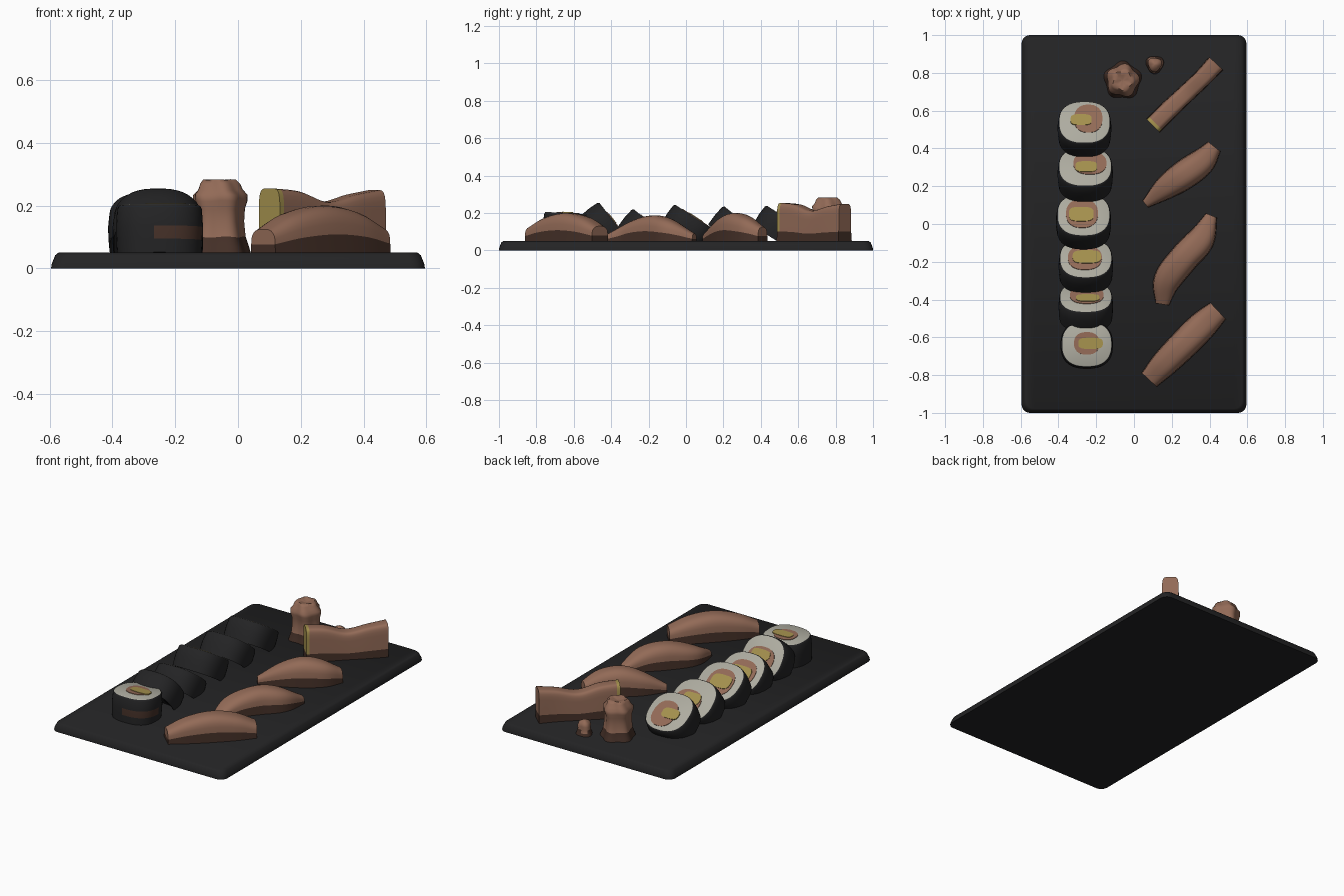
import bpy, bmesh, math
from mathutils import Matrix, Vector

if "Cube" in bpy.data.objects:
    bpy.data.objects.remove(bpy.data.objects["Cube"])


def material(name, rgb):
    m = bpy.data.materials.new(name)
    m.diffuse_color = (*rgb, 1)
    m.use_nodes = True
    m.node_tree.nodes["Principled BSDF"].inputs["Base Color"].default_value = m.diffuse_color
    return m


BLACK = material("black seaweed and slate", (0.017, 0.017, 0.018))
RICE = material("pale rice", (0.42, 0.41, 0.35))
BROWN = material("salmon brown", (0.29, 0.145, 0.095))
DARK = material("dark brown", (0.06, 0.03, 0.021))
YELLOW = material("egg yellow", (0.37, 0.28, 0.075))


def loft(name, rings, mats, rule=None, angle=40):
    """Skin closed rings (even point count), capped with strips.
    rule(k, i, centre) gives a material slot; k = -1 / -2 for the caps."""
    bm = bmesh.new()
    vs = [[bm.verts.new(p) for p in r] for r in rings]
    n = len(rings[0])

    def add(quad, k, i):
        f = bm.faces.new(quad)
        f.material_index = rule(k, i, f.calc_center_median()) if rule else 0

    for k in range(len(vs) - 1):
        for i in range(n):
            j = (i + 1) % n
            add((vs[k][i], vs[k][j], vs[k + 1][j], vs[k + 1][i]), k, i)
    for k, r in ((-1, vs[0]), (-2, vs[-1])):
        for i in range(n // 2 - 1):
            add((r[i], r[i + 1], r[n - 2 - i], r[n - 1 - i]), k, i)
    bmesh.ops.recalc_face_normals(bm, faces=bm.faces)
    me = bpy.data.meshes.new(name)
    bm.to_mesh(me)
    bm.free()
    for m in mats:
        me.materials.append(m)
    ob = bpy.data.objects.new(name, me)
    bpy.context.collection.objects.link(ob)
    bpy.context.view_layer.objects.active = ob
    ob.select_set(True)
    bpy.ops.object.shade_smooth_by_angle(angle=math.radians(angle))
    ob.select_set(False)
    return ob


def spow(v, e):
    return math.copysign(abs(v) ** e, v)


def oval(rx, ry, z, n=40, e=0.8, cx=0, cy=0):
    """Rounded-square ring."""
    return [Vector((cx + rx * spow(math.cos(a), e), cy + ry * spow(math.sin(a), e), z))
            for a in (2 * math.pi * (i + 0.5) / n for i in range(n))]


# slate board with rounded corners and a chamfered upper rim
def board_ring(hx, hy, z, r=0.045):
    pts = []
    for q, (sx, sy) in enumerate(((1, 1), (-1, 1), (-1, -1), (1, -1))):
        for s in range(6):
            a = math.pi / 2 * (q + s / 5)
            pts.append((sx * (hx - r) + r * math.cos(a), sy * (hy - r) + r * math.sin(a), z))
    return pts


loft("slate_board", [board_ring(*p) for p in (
    (0.595, 1.0, 0), (0.594, 0.999, 0.012), (0.582, 0.988, 0.042), (0.572, 0.978, 0.05))], [BLACK])

# six rolls: face centre x, y, z, tilt, radii, then brown and yellow fillings
# (each filling: x offset, y offset, half width, half depth in the face)
ROLLS = [
    (-0.250, -0.637, 0.200, 3, 0.130, 0.117, 0.155, (0, 0.005, .068, .06), (0.02, 0.005, .065, .03)),
    (-0.255, -0.385, 0.155, 52, 0.135, 0.128, 0.13, (0.005, 0.01, .09, .072), (0.01, -0.015, .062, .03)),
    (-0.255, -0.180, 0.140, 39, 0.135, 0.130, 0.13, (-0.005, 0, .09, .082), (0.005, 0.005, .075, .044)),
    (-0.267, 0.050, 0.175, 33, 0.137, 0.130, 0.13, (-0.008, 0.005, .085, .09), (-0.012, 0, .066, .045)),
    (-0.258, 0.305, 0.155, 39, 0.137, 0.130, 0.13, (0.025, 0.02, .088, .076), (0.005, -0.005, .058, .036)),
    (-0.262, 0.540, 0.170, 33, 0.133, 0.130, 0.13, (0.02, 0.02, .075, .088), (-0.018, 0.012, .056, .034)),
]


def roll_rule(first):
    def rule(k, i, c):
        if k == -2 or k == 4:
            return 1
        # brown smear low on the front roll
        if first and k == 1 and c.x > -0.27 and c.y < -0.62:
            return 2
        return 0
    return rule


for num, (x, y, z, tilt, rx, ry, length, brown, yellow) in enumerate(ROLLS, 1):
    M = Matrix.Translation((x, y, z)) @ Matrix.Rotation(-math.radians(tilt), 4, 'X')

    def place(ring):
        out = [M @ p for p in ring]
        for p in out:
            p.z = max(p.z, 0.035)      # pressed onto the board
        return out

    body = [(1.04, -length), (1.06, -length * .72), (1.07, -length * .45),
            (1.04, -0.012), (1.0, -0.002), (0.97, 0.0)]
    loft(f"roll_{num}", [place(oval(rx * s, ry * s, h)) for s, h in body],
         [BLACK, RICE, DARK], roll_rule(num == 1))
    for label, mat, (ox, oy, hx, hy), h, e in (("fish", BROWN, brown, 0.003, 0.85),
                                               ("egg", YELLOW, yellow, 0.006, 0.6)):
        loft(f"roll_{num}_{label}_filling",
             [place(oval(hx, hy, d, 28, e, ox, oy)) for d in (-0.003, h)], [mat])


# long pieces: smooth path of stations (x, y, half width, top height)
def smooth_path(pts, steps):
    pts = [Vector(p) for p in pts]
    P = [2 * pts[0] - pts[1]] + pts + [2 * pts[-1] - pts[-2]]
    out = []
    for k in range(len(pts) - 1):
        a, b, c, d = P[k:k + 4]
        for s in range(steps):
            t = s / steps
            out.append(0.5 * (2 * b + (c - a) * t + (2 * a - 5 * b + 4 * c - d) * t ** 2
                              + (3 * b - a - 3 * c + d) * t ** 3))
    return out + [pts[-1]]


def piece(name, stations, split, e, egg_end=False, m=14, bottom=0.042):
    path = smooth_path(stations, 6)
    rings = []
    for k, st in enumerate(path):
        a, b = path[max(k - 1, 0)], path[min(k + 1, len(path) - 1)]
        side = Vector((b[1] - a[1], a[0] - b[0])).normalized()
        w, h = st[2], st[3] - bottom
        sec = [(-1.05 * w, bottom)]
        for i in range(m):
            f = math.pi * (1 - i / (m - 1))
            sec.append((w * spow(math.cos(f), e), bottom + h * (split + (1 - split) * spow(max(math.sin(f), 0), e))))
        sec.append((1.05 * w, bottom))
        rings.append([(st[0] + side.x * u, st[1] + side.y * u, z) for u, z in sec])
    n = m + 2

    def rule(k, i, c):
        if i in (0, n - 2, n - 1):
            return 1
        return 2 if egg_end and k in (-1, 0) else 0

    loft(name, rings, [BROWN, DARK, YELLOW], rule, 50)


piece("nigiri_front", [(.08, -.825, .052, .125), (.16, -.74, .068, .175), (.26, -.64, .075, .20),
                       (.36, -.54, .074, .18), (.445, -.46, .058, .13)], 0.42, 0.7)
piece("nigiri_middle", [(.15, -.425, .035, .085), (.175, -.30, .07, .15), (.265, -.18, .075, .187),
                        (.355, -.08, .07, .165), (.41, .045, .03, .09)], 0.42, 0.75)
piece("nigiri_back", [(.06, .105, .022, .09), (.165, .19, .06, .165), (.265, .26, .074, .20),
                      (.36, .33, .068, .18), (.425, .41, .04, .125)], 0.42, 0.75)
piece("egg_block", [(.10, .52, .048, .255), (.18, .60, .048, .245), (.27, .685, .046, .212),
                    (.36, .77, .046, .235), (.435, .85, .049, .25)], 0.28, 0.35, True)


# garnish mounds turned on a lathe, with ridged sides
def mound(name, cx, cy, profile, dark_z, folds, depth, n=48):
    rings = []
    for r, z, twist in profile:
        rings.append([(cx + r * (1 + depth * math.sin(folds * a + twist)) * math.cos(a),
                       cy + r * (1 + depth * math.sin(folds * a + twist)) * math.sin(a),
                       z + 0.25 * depth * r * math.cos(folds * a + twist))
                      for a in (2 * math.pi * i / n for i in range(n))])
    loft(name, rings, [BROWN, DARK], lambda k, i, c: int(c.z < dark_z), 60)


mound("garnish_mound", -0.06, 0.76, [
    (.098, .045, 0), (.09, .07, .1), (.08, .10, .2), (.075, .15, .4), (.077, .19, .6), (.084, .215, .8),
    (.084, .235, 1), (.07, .25, 1.4), (.062, .27, 1.8), (.05, .283, 2.4), (.03, .279, 3), (.008, .272, 3.6)],
    0.095, 5, 0.08)
mound("garnish_drop", 0.11, 0.845, [
    (.048, .045, 0), (.042, .065, 0), (.036, .085, .2), (.037, .105, .4), (.03, .125, .6), (.006, .138, 1)],
    0.075, 3, 0.1, 32)
